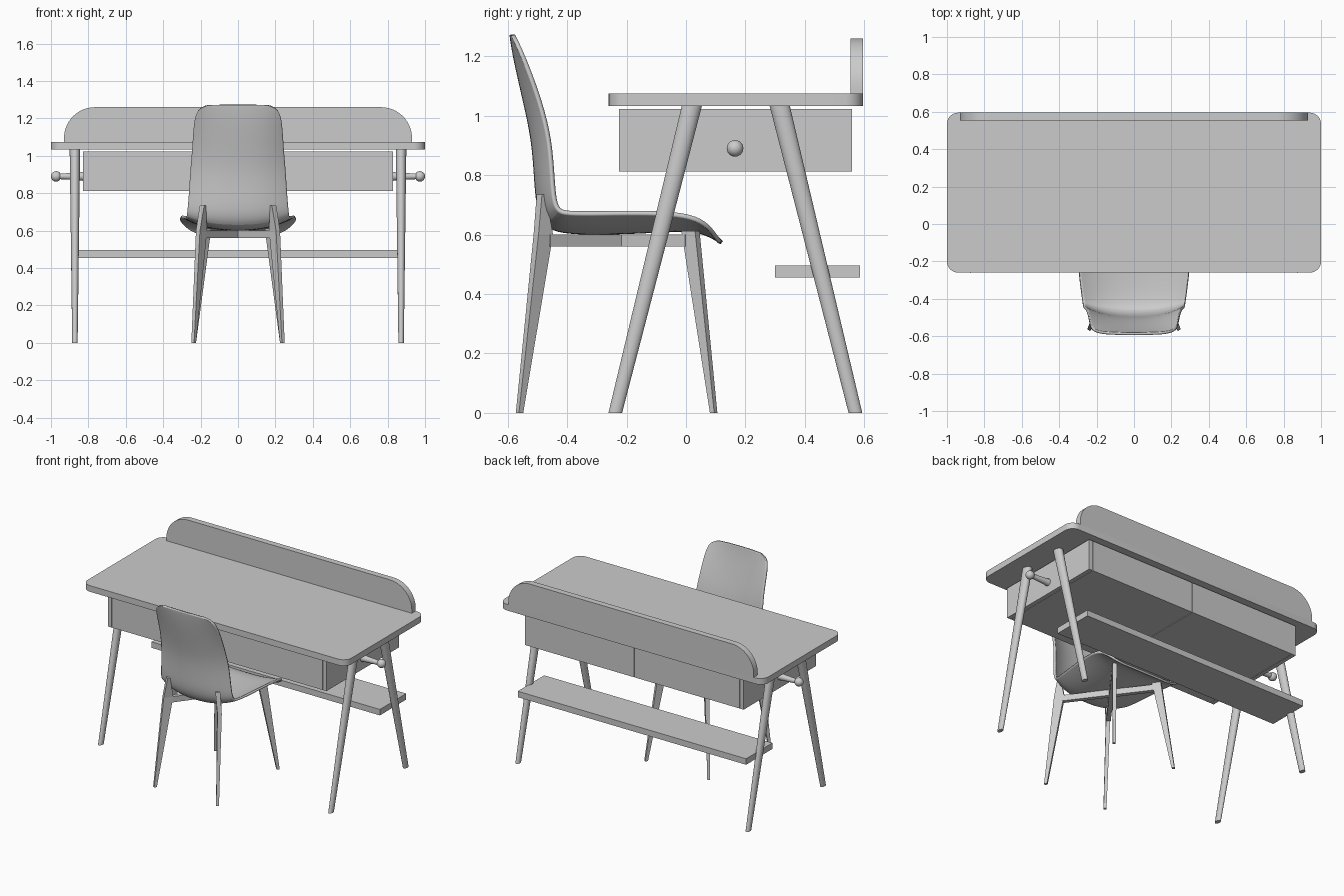
import bpy, bmesh, math
from mathutils import Vector

if "Cube" in bpy.data.objects:
    bpy.data.objects.remove(bpy.data.objects["Cube"])


def loft(name, rings, smooth=False, caps=True):
    bm = bmesh.new()
    rows = [[bm.verts.new(p) for p in r] for r in rings]
    n = len(rows[0])
    for a, b in zip(rows, rows[1:]):
        for i in range(n):
            j = (i + 1) % n
            bm.faces.new((a[i], a[j], b[j], b[i]))
    if caps:
        bm.faces.new(rows[0])
        bm.faces.new(rows[-1])
    bmesh.ops.recalc_face_normals(bm, faces=bm.faces)
    return finish(name, bm, smooth)


def finish(name, bm, smooth):
    me = bpy.data.meshes.new(name)
    bm.to_mesh(me)
    bm.free()
    ob = bpy.data.objects.new(name, me)
    bpy.context.collection.objects.link(ob)
    if smooth:
        bpy.ops.object.select_all(action='DESELECT')
        ob.select_set(True)
        bpy.context.view_layer.objects.active = ob
        bpy.ops.object.shade_smooth_by_angle(angle=math.radians(35))
    return ob


def box(name, x0, x1, y0, y1, z0, z1):
    r = [(x0, y0), (x1, y0), (x1, y1), (x0, y1)]
    return loft(name, [[(x, y, z) for x, y in r] for z in (z0, z1)])


def arc(cx, cy, r, a0, seg=10):
    return [(cx + r * math.cos(math.radians(a0 + 90 * i / seg)),
             cy + r * math.sin(math.radians(a0 + 90 * i / seg))) for i in range(seg + 1)]


# Desk top with rounded corners
R = 0.06
outline = (arc(1 - R, 0.595 - R, R, 0) + arc(-1 + R, 0.595 - R, R, 90)
           + arc(-1 + R, -0.26 + R, R, 180) + arc(1 - R, -0.26 + R, R, 270))
loft("desk_top", [[(x, y, z) for x, y in outline] for z in (1.033, 1.075)], True)

# Back board with rounded upper corners
R = 0.165
outline = [(-0.93, 1.075), (0.93, 1.075)] + arc(0.93 - R, 1.26 - R, R, 0, 14) + arc(-0.93 + R, 1.26 - R, R, 90, 14)
loft("back_board", [[(x, y, z) for x, z in outline] for y in (0.553, 0.595)], True)

# Drawer case under the top, and the shelf between the legs
for s, side in ((-1, "left"), (1, "right")):
    box("drawer_" + side, s * 0.002, s * 0.798, -0.225, 0.558, 0.812, 1.022)
    box("case_side_" + side, s * 0.80, s * 0.828, -0.225, 0.558, 0.812, 1.022)
box("shelf", -0.865, 0.865, 0.30, 0.585, 0.455, 0.496)


# Tapered oval desk legs
def oval(x, y, z, rx, ry, n=24):
    return [(x + rx * math.cos(2 * math.pi * i / n), y + ry * math.sin(2 * math.pi * i / n), z)
            for i in range(n)]


for s, side in ((-1, "left"), (1, "right")):
    for end, yb, yt in (("front", -0.238, 0.020), ("rear", 0.570, 0.315)):
        loft(f"desk_{end}_leg_{side}",
             [oval(s * 0.872, yb, 0, 0.0145, 0.023), oval(s * 0.872, yt, 1.034, 0.028, 0.034)], True)

    # Turned peg with ball end
    prof = [(0.826, 0.024), (0.86, 0.020), (0.951, 0.015)]
    prof += [(0.972 + 0.028 * math.cos(math.radians(a)), 0.028 * math.sin(math.radians(a)))
             for a in range(140, 0, -12)]
    prof.append((1.0, 0.001))
    loft("peg_" + side,
         [[(s * x, 0.165 + r * math.cos(2 * math.pi * i / 24), 0.89 + r * math.sin(2 * math.pi * i / 24))
           for i in range(24)] for x, r in prof], True)


# Chair legs: blades turned towards the chair centre
CENTRE = Vector((0, -0.23))


def blade(x, y, z, length, thick):
    d = (Vector((x, y)) - CENTRE).normalized() * length / 2
    t = Vector((-d.y, d.x)).normalized() * thick / 2
    c = Vector((x, y))
    return [(*(c + a * d + b * t), z) for a, b in ((1, 1), (-1, 1), (-1, -1), (1, -1))]


for s, side in ((-1, "left"), (1, "right")):
    loft("chair_rear_leg_" + side, [blade(s * 0.237, -0.560, 0, 0.018, 0.018),
                                    blade(s * 0.195, -0.480, 0.60, 0.062, 0.027),
                                    blade(s * 0.188, -0.487, 0.735, 0.016, 0.030)])
    loft("chair_front_leg_" + side, [blade(s * 0.237, 0.093, 0, 0.018, 0.018),
                                     blade(s * 0.170, 0.015, 0.612, 0.056, 0.027)])
    # Cross bars under the seat
    a, b = Vector((s * 0.185, -0.465)), Vector((-s * 0.165, 0.005))
    d = (b - a).normalized() * 0.014
    t = Vector((-d.y, d.x))
    loft("chair_cross_bar_" + side,
         [[(*p, z) for p in (a + t, a - t, b - t, b + t)] for z in (0.56, 0.600)])

# Moulded chair shell: centre y, z, half width, edge offset y, z
stations = [
    (-0.594, 1.272, 0.17, 0.006, -0.004), (-0.592, 1.25, 0.222, 0.016, -0.006),
    (-0.578, 1.17, 0.237, 0.036, 0), (-0.548, 1.04, 0.244, 0.054, 0),
    (-0.522, 0.92, 0.255, 0.058, 0), (-0.513, 0.80, 0.262, 0.058, 0),
    (-0.507, 0.69, 0.270, 0.058, 0.015), (-0.475, 0.622, 0.274, 0.045, 0.052),
    (-0.42, 0.601, 0.278, 0.02, 0.065), (-0.30, 0.596, 0.292, 0, 0.070),
    (-0.12, 0.603, 0.308, 0, 0.066), (0.0, 0.610, 0.313, 0, 0.050),
    (0.06, 0.600, 0.298, 0, 0.035), (0.102, 0.578, 0.25, -0.01, 0.015),
    (0.116, 0.567, 0.18, -0.01, 0.005)]
bm = bmesh.new()
rows = []
for y, z, w, ey, ez in stations:
    row = []
    for u in (-1, -0.88, -0.65, -0.35, 0, 0.35, 0.65, 0.88, 1):
        k = abs(u) ** 2.5
        row.append(bm.verts.new((w * u, y + ey * k, z + ez * k)))
    rows.append(row)
for a, b in zip(rows, rows[1:]):
    for j in range(8):
        bm.faces.new((a[j], a[j + 1], b[j + 1], b[j]))
shell = finish("chair_shell", bm, True)
sub = shell.modifiers.new("smooth_surface", 'SUBSURF')
sub.levels = sub.render_levels = 2
solid = shell.modifiers.new("shell_thickness", 'SOLIDIFY')
solid.thickness = 0.014
solid.offset = 1
for p in shell.data.polygons:
    p.use_smooth = True
